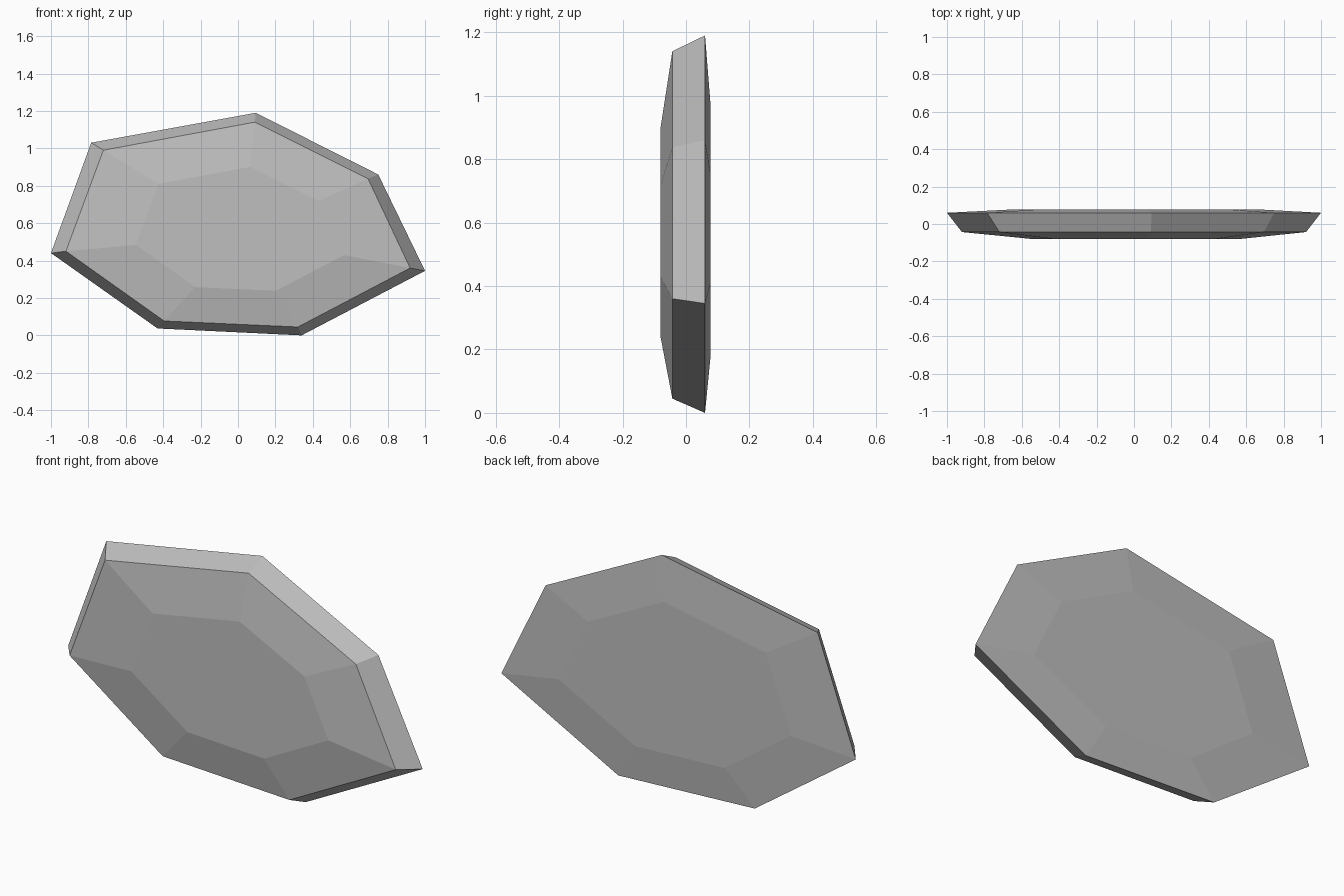
import bpy
import bmesh

cube = bpy.data.objects.get("Cube")
if cube:
    bpy.data.objects.remove(cube, do_unlink=True)

# Plain grey stone
stone = bpy.data.materials.new("stone_grey")
stone.use_nodes = True
grey = (0.52, 0.52, 0.52, 1)
stone.diffuse_color = grey
stone.node_tree.nodes["Principled BSDF"].inputs["Base Color"].default_value = grey

# Seven-sided outlines (x, z) of the wide back rim and the narrower front rim
back_rim = [(-1, .44), (-.785, 1.03), (.095, 1.19), (.75, .86),
            (1, .345), (.34, 0), (-.43, .037)]
front_rim = [(-.92, .45), (-.72, .99), (.09, 1.14), (.695, .838),
             (.92, .36), (.32, .045), (-.395, .077)]
CENTRE = (.025, .535)


def shrink(outline, factor):
    """Scale an outline towards the middle of the slab."""
    return [tuple(c + (v - c) * factor for v, c in zip(p, CENTRE)) for p in outline]


# Rings from front to back: flat cap, rim, rim, flat cap
rings = [(-.08, shrink(front_rim, .605)), (-.043, front_rim),
         (.06, back_rim), (.078, shrink(back_rim, .655))]

bm = bmesh.new()
loops = [[bm.verts.new((x, y, z)) for x, z in outline] for y, outline in rings]
for a, b in zip(loops, loops[1:]):
    for i in range(len(a)):
        j = (i + 1) % len(a)
        bm.faces.new((a[i], a[j], b[j], b[i]))
bm.faces.new(loops[0])
bm.faces.new(loops[-1])
bmesh.ops.recalc_face_normals(bm, faces=bm.faces)

# Faceted slab, flat shaded
mesh = bpy.data.meshes.new("stone_slab")
bm.to_mesh(mesh)
bm.free()
mesh.materials.append(stone)
slab = bpy.data.objects.new("stone_slab", mesh)
bpy.context.collection.objects.link(slab)
